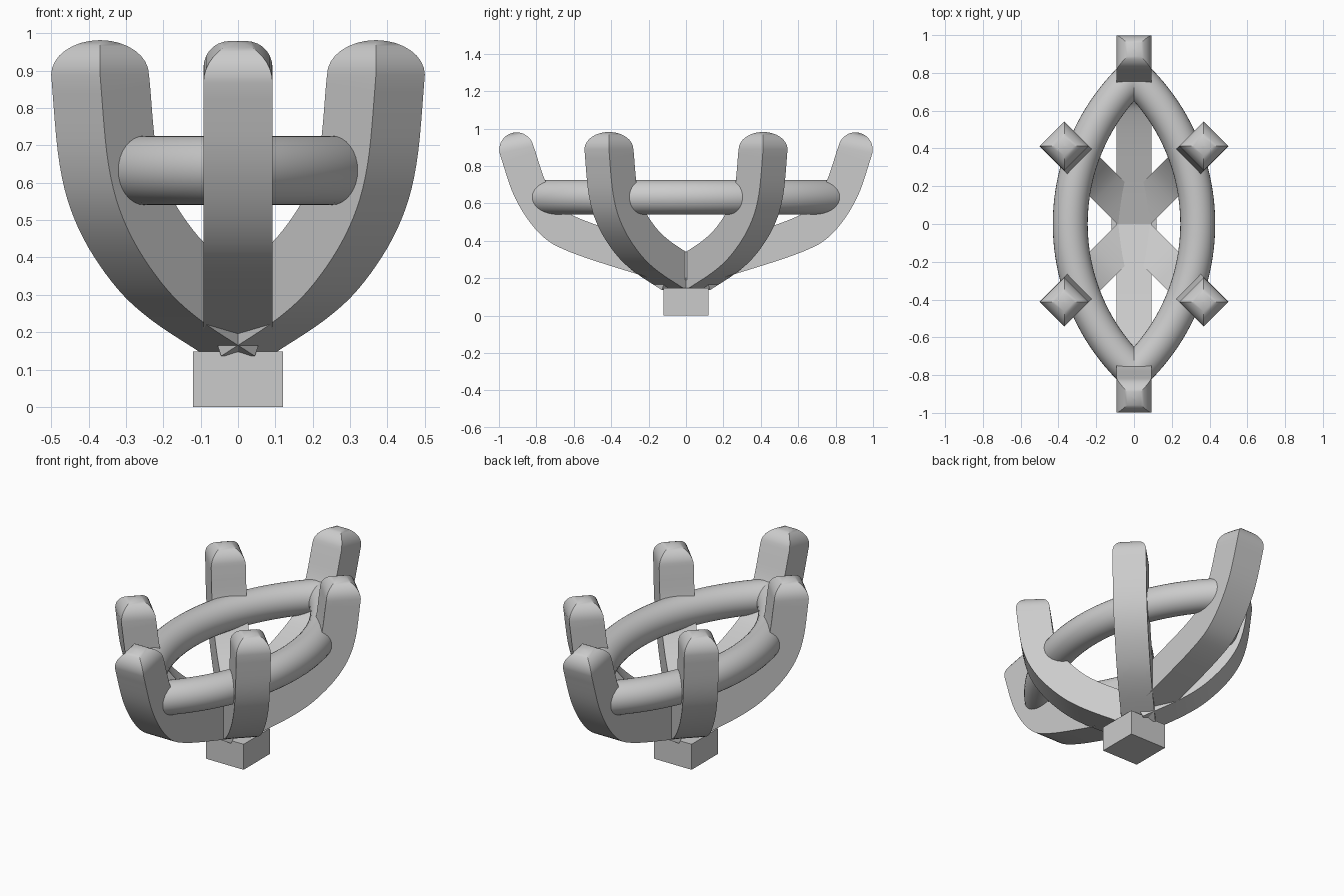
import bpy, bmesh, math
from mathutils import Vector

if "Cube" in bpy.data.objects:
    bpy.data.objects.remove(bpy.data.objects["Cube"])

R = 0.0925  # half thickness of prongs and rail


def finish(name, bm, angle=30):
    bmesh.ops.recalc_face_normals(bm, faces=bm.faces[:])
    me = bpy.data.meshes.new(name)
    bm.to_mesh(me)
    bm.free()
    ob = bpy.data.objects.new(name, me)
    bpy.context.collection.objects.link(ob)
    bpy.ops.object.select_all(action='DESELECT')
    ob.select_set(True)
    bpy.context.view_layer.objects.active = ob
    bpy.ops.object.shade_smooth_by_angle(angle=math.radians(angle))
    return ob


def bridge(bm, rings):
    for a, b in zip(rings, rings[1:]):
        n = len(a)
        for i in range(n):
            bm.faces.new((a[i], a[(i + 1) % n], b[(i + 1) % n], b[i]))


def spline(pts, steps=6):
    # Catmull-Rom curve through the points
    p = [Vector(q) for q in pts]
    p = [2 * p[0] - p[1]] + p + [2 * p[-1] - p[-2]]
    out = []
    for i in range(1, len(p) - 2):
        a, b, c, d = p[i - 1:i + 3]
        for k in range(steps):
            t = k / steps
            out.append(0.5 * (2 * b + (c - a) * t + (2 * a - 5 * b + 4 * c - d) * t * t
                              + (3 * b - a - 3 * c + d) * t ** 3))
    return out + [p[-2]]


def prong(name, pts, direction, origin, end_tangent):
    # square bar swept along a path in a vertical plane, with a domed tip
    path = spline(pts)
    d = Vector((*direction, 0)).normalized()
    side = Vector((-d.y, d.x, 0))
    org = Vector((*origin, 0))
    bm = bmesh.new()

    def ring(c, t, s):
        t = t.normalized()
        centre = org + d * c.x + Vector((0, 0, c.y))
        n = d * -t.y + Vector((0, 0, t.x))
        return [bm.verts.new(centre + n * a * s + side * b * s)
                for a, b in ((-R, -R), (-R, R), (R, R), (R, -R))]

    rings = []
    last = len(path) - 1
    for i, c in enumerate(path):
        t = path[min(i + 1, last)] - path[max(i - 1, 0)]
        if i == last:
            t = Vector(end_tangent)
        rings.append(ring(c, t, 1))
    t = Vector(end_tangent).normalized()
    for k in range(1, 9):
        a = k / 8 * math.radians(89)
        rings.append(ring(path[-1] + t * R * math.sin(a), t, math.cos(a)))
    bridge(bm, rings)
    bm.faces.new(rings[0])
    bm.faces.new(rings[-1])
    finish(name, bm)


# Base block
bm = bmesh.new()
bmesh.ops.create_cube(bm, size=1)
bmesh.ops.scale(bm, vec=(0.24, 0.24, 0.148), verts=bm.verts)
bmesh.ops.translate(bm, vec=(0, 0, 0.074), verts=bm.verts)
finish("base_block", bm)

# Two long end prongs
END = [(-0.01, 0.24), (0.273, 0.322), (0.584, 0.425), (0.718, 0.505), (0.83, 0.668), (0.906, 0.887)]
for s, label in ((-1, "front"), (1, "back")):
    prong(label + "_end_prong", END, (0, s), (0, 0), (0.21, 1))

# Four diagonal prongs
DIAG = [(-0.01, 0.22), (0.199, 0.318), (0.325, 0.405), (0.435, 0.53), (0.492, 0.667), (0.522, 0.889)]
for sy, label in ((-1, "front"), (1, "back")):
    for sx, lr in ((-1, "left"), (1, "right")):
        prong(f"{label}_{lr}_prong", DIAG, (sx, sy), (0, sy * 0.043), (0, 1))

# Pointed oval rail: two arcs mitred on the x = 0 plane
OFF, ARC = 0.74, 1.0775
for s, lr in ((-1, "left"), (1, "right")):
    bm = bmesh.new()
    rings = []
    for k in range(49):
        f = k / 24 - 1
        ring = []
        for j in range(32):
            a = 2 * math.pi * j / 32
            r = ARC + R * math.cos(a)
            th = f * math.acos(OFF / r)
            ring.append(bm.verts.new((s * (r * math.cos(th) - OFF), r * math.sin(th),
                                      0.633 + R * math.sin(a))))
        rings.append(ring)
    bridge(bm, rings)
    finish(lr + "_rail", bm)
